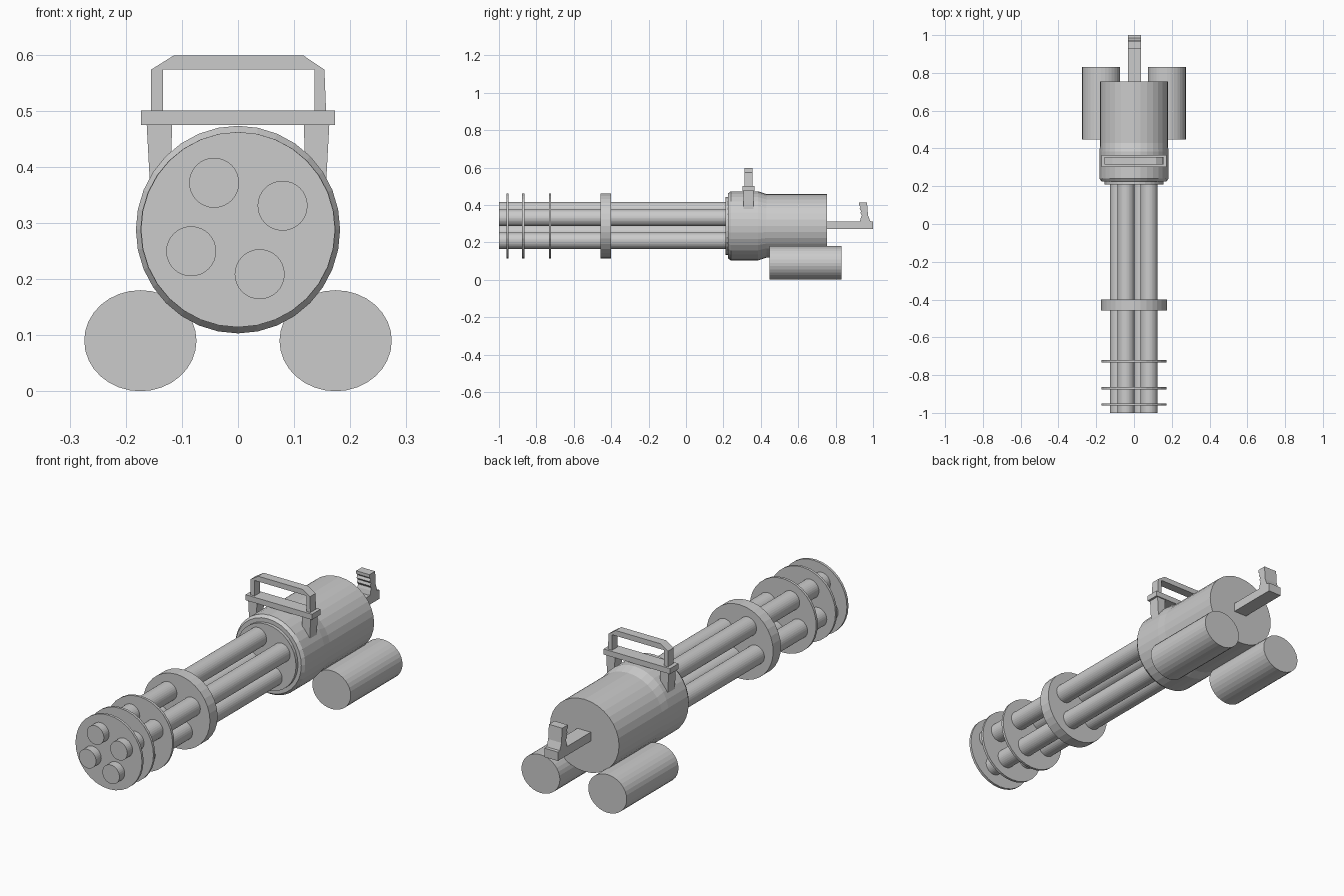
import bpy, bmesh, math

if "Cube" in bpy.data.objects:
    bpy.data.objects.remove(bpy.data.objects["Cube"])

ZC = 0.288  # height of the main axis


def make(name, verts, faces):
    me = bpy.data.meshes.new(name)
    me.from_pydata(verts, [], faces)
    bm = bmesh.new()
    bm.from_mesh(me)
    bmesh.ops.recalc_face_normals(bm, faces=bm.faces)
    bm.to_mesh(me)
    bm.free()
    ob = bpy.data.objects.new(name, me)
    bpy.context.collection.objects.link(ob)
    return ob


def lathe(name, x, z, profile, n=32):
    """Closed turned part along y; profile rows are (y, x radius, z radius)."""
    verts, faces = [], []
    for y, rx, rz in profile:
        for i in range(n):
            a = 2 * math.pi * i / n
            verts.append((x + rx * math.cos(a), y, z + rz * math.sin(a)))
    for k in range(len(profile) - 1):
        for i in range(n):
            j = (i + 1) % n
            faces.append((k * n + i, k * n + j, (k + 1) * n + j, (k + 1) * n + i))
    last = (len(profile) - 1) * n
    faces += [tuple(range(n)), tuple(range(last, last + n))]
    return make(name, verts, faces)


def extrude(name, outline, axis, lo, hi):
    """Prism from a 2D outline (other axis, z), extruded along x or y."""
    n = len(outline)
    if axis == 'y':
        verts = [(a, d, z) for d in (lo, hi) for a, z in outline]
    else:
        verts = [(d, a, z) for d in (lo, hi) for a, z in outline]
    faces = [(i, (i + 1) % n, n + (i + 1) % n, n + i) for i in range(n)]
    faces += [tuple(range(n)), tuple(range(n, 2 * n))]
    return make(name, verts, faces)


# Four barrels, slightly rotated around the axis
for i in range(4):
    a = math.radians(26.5 + 90 * i)
    lathe(f"barrel_{i + 1}", -0.002 + 0.091 * math.cos(a), 0.29 + 0.091 * math.sin(a),
          [(-1.0, 0.0445, 0.0445), (0.23, 0.0445, 0.0445)])

# Thin muzzle discs and the thick clamp disc
for i, y in enumerate((-0.955, -0.87, -0.727)):
    lathe(f"muzzle_disc_{i + 1}", 0, ZC,
          [(y - 0.006, 0.173, 0.174), (y + 0.006, 0.173, 0.174)])
lathe("clamp_disc", 0, ZC, [(-0.457, 0.174, 0.174), (-0.4, 0.174, 0.174)])

# Body housing with stepped front and tapered collar
lathe("housing", 0, ZC, [
    (0.21, 0.155, 0.155), (0.225, 0.155, 0.155), (0.225, 0.172, 0.174),
    (0.24, 0.182, 0.185), (0.385, 0.182, 0.185), (0.43, 0.18, 0.17),
    (0.755, 0.18, 0.17)])

# Two drums under the rear
for side, s in (("left", -1), ("right", 1)):
    lathe(f"{side}_drum", s * 0.174, 0.09, [(0.447, 0.1, 0.09), (0.832, 0.1, 0.09)])

# Carry handle: legs, crossbar and bevelled loop
for side, s in (("left", -1), ("right", 1)):
    leg = [(0.163, 0.48), (0.117, 0.48), (0.12, 0.40), (0.157, 0.37)]
    extrude(f"{side}_handle_leg", [(s * x, z) for x, z in leg], 'y', 0.308, 0.361)
extrude("handle_crossbar", [(-0.173, 0.474), (0.173, 0.474), (0.173, 0.5), (-0.173, 0.5)],
        'y', 0.303, 0.366)
extrude("handle_loop", [
    (-0.155, 0.498), (-0.134, 0.498), (-0.134, 0.573), (0.136, 0.573), (0.136, 0.498),
    (0.157, 0.498), (0.154, 0.573), (0.117, 0.598), (-0.115, 0.598), (-0.155, 0.573)],
    'y', 0.314, 0.356)

# Rear arm with an upright ridged grip
extrude("rear_grip", [
    (0.74, 0.27), (1.0, 0.27), (1.0, 0.312), (0.985, 0.313), (0.973, 0.345),
    (0.968, 0.412), (0.926, 0.412), (0.926, 0.398), (0.934, 0.39), (0.928, 0.378),
    (0.937, 0.368), (0.932, 0.356), (0.94, 0.345), (0.935, 0.333), (0.93, 0.312),
    (0.74, 0.312)], 'x', -0.033, 0.036)
